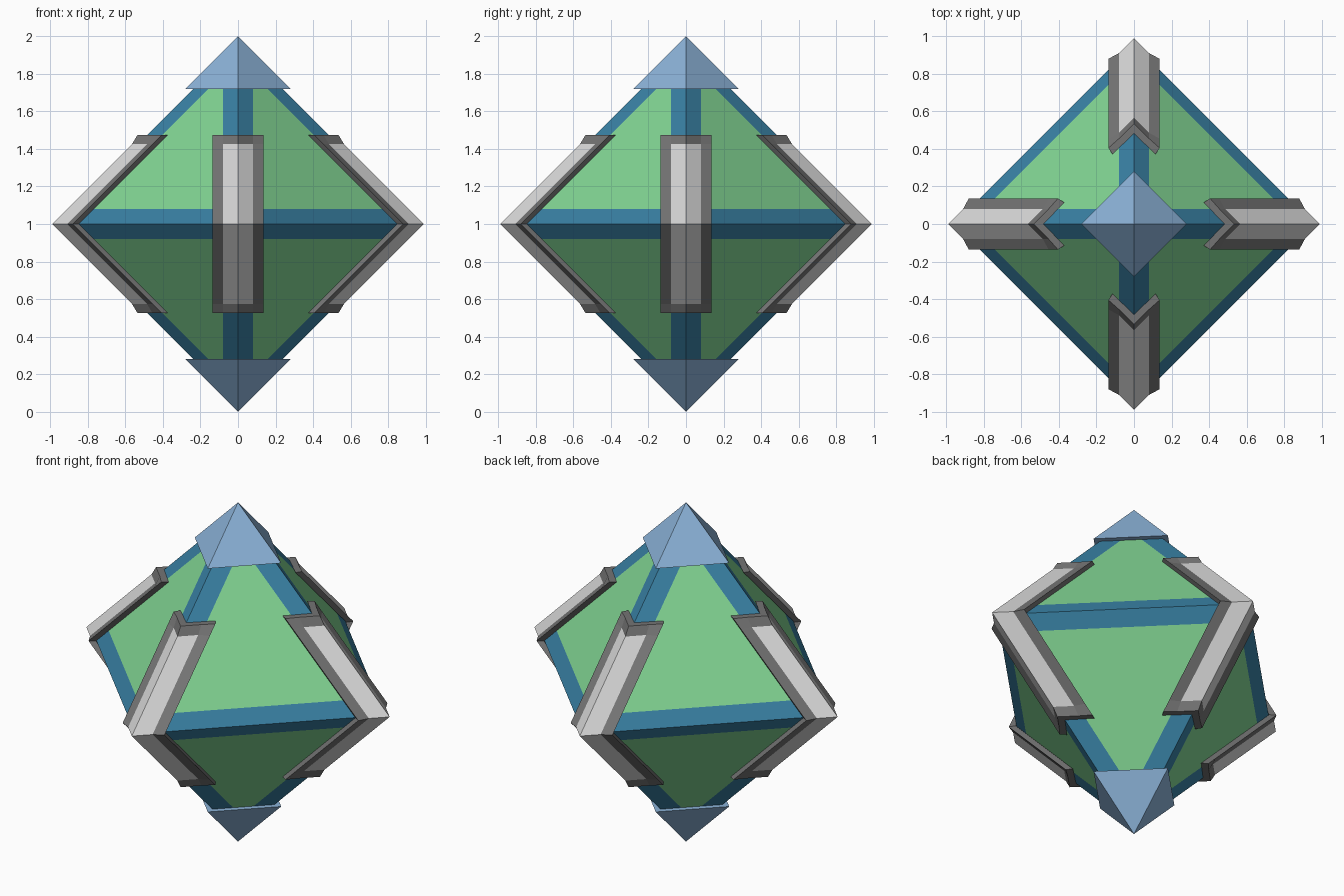
import bpy, bmesh
from math import pi
from mathutils import Matrix, Vector

cube = bpy.data.objects.get("Cube")
if cube:
    bpy.data.objects.remove(cube, do_unlink=True)

CORE = 0.957      # core radius
BAND = 0.08       # half width of the painted edge bands
CENTRE = Vector((0, 0, 1))


def material(name, rgb):
    m = bpy.data.materials.new(name)
    m.use_nodes = True
    colour = (*rgb, 1)
    m.diffuse_color = colour
    bsdf = next(n for n in m.node_tree.nodes if n.type == 'BSDF_PRINCIPLED')
    bsdf.inputs["Base Color"].default_value = colour
    bsdf.inputs["Roughness"].default_value = 0.8
    return m


green = material("green", (0.22, 0.66, 0.29))
blue = material("deep blue", (0.04, 0.215, 0.365))
pale = material("pale blue", (0.26, 0.45, 0.69))
light = material("light grey", (0.68, 0.68, 0.68))
dark = material("dark grey", (0.175, 0.175, 0.175))


def finish(name, bm, mats):
    bmesh.ops.recalc_face_normals(bm, faces=bm.faces)
    mesh = bpy.data.meshes.new(name)
    bm.to_mesh(mesh)
    bm.free()
    for m in mats:
        mesh.materials.append(m)
    obj = bpy.data.objects.new(name, mesh)
    bpy.context.collection.objects.link(obj)
    obj.location = CENTRE
    return obj


def hull(points):
    bm = bmesh.new()
    for p in points:
        bm.verts.new(p)
    bmesh.ops.convex_hull(bm, input=bm.verts)
    return bm


# Core: octahedron cut along the borders of its edge bands
axes = [Vector(a) for a in ((1, 0, 0), (0, 1, 0), (0, 0, 1))]
bm = hull([a * s * CORE for a in axes for s in (1, -1)])
for a in axes:
    for s in (1, -1):
        bmesh.ops.bisect_plane(bm, geom=bm.verts[:] + bm.edges[:] + bm.faces[:],
                               plane_co=a * s * BAND, plane_no=a)
for f in bm.faces:
    c = f.calc_center_median()
    f.material_index = int(min(abs(v) for v in c) < BAND)
finish("core", bm, [green, blue])

# Tip caps: square pyramids
for name, s in (("top_cap", 1), ("bottom_cap", -1)):
    w = 0.282
    base = [(w, 0), (0, w), (-w, 0), (0, -w)]
    bm = hull([(x, y, s * (1 - w)) for x, y in base] + [(0, 0, s)])
    finish(name, bm, [pale])


# Corner brackets: mitred angle strips with a raised dark rim
def bracket(name, angle):
    # half profile: distance out, sideways offset, extra height at the ends
    half = [(0.847, 0.115, 0), (0.88, 0.136, 0), (0.91, 0.08, 0.02)]
    profile = (half + [(0.99, 0, 0.02)]
               + [(d, -y, e) for d, y, e in reversed(half)] + [(CORE, 0, 0)])
    stations = [(-0.475, 1), (-0.425, 0), (0, 0), (0.425, 0), (0.475, 1)]
    bm = bmesh.new()
    rings = [[bm.verts.new((d + e * end - abs(z), y, z)) for d, y, e in profile]
             for z, end in stations]
    n = len(profile)
    for k in range(len(rings) - 1):
        a, b = rings[k], rings[k + 1]
        for i in range(n):
            j = (i + 1) % n
            f = bm.faces.new((a[i], a[j], b[j], b[i]))
            f.material_index = int(i in (2, 3) and k in (1, 2))
    # end faces, in four pieces around the inner corner
    for r in (rings[0], rings[-1]):
        for ids in ((0, 1, 2), (0, 2, 3, 7), (7, 3, 4, 6), (4, 5, 6)):
            bm.faces.new([r[i] for i in ids])
    bm.transform(Matrix.Rotation(angle, 4, 'Z'))
    finish(name, bm, [dark, light])


for i, side in enumerate(("left", "back", "right", "front")):
    bracket(side + "_bracket", i * pi / 2)
